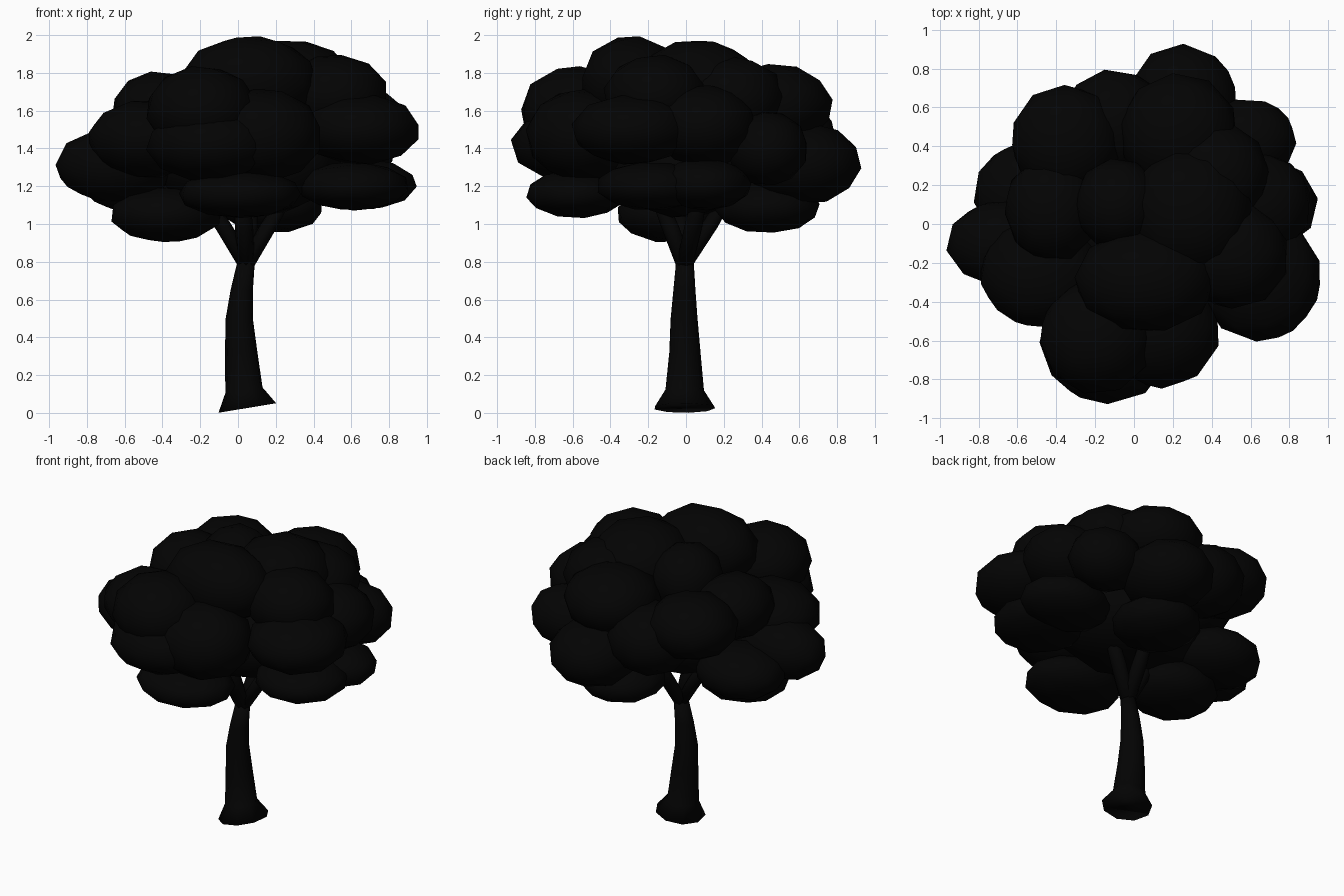
import bpy, bmesh, math, random
from mathutils import Vector, Euler

random.seed(4)

def material(name, c):
    m = bpy.data.materials.new(name)
    m.diffuse_color = (c, c, c, 1)
    return m

bark = material("bark", 0.001)
leaf = material("leaf", 0.001)

def finish(name, bm, mat):
    bmesh.ops.recalc_face_normals(bm, faces=bm.faces)
    for f in bm.faces:
        f.smooth = True
    me = bpy.data.meshes.new(name)
    bm.to_mesh(me)
    bm.free()
    me.materials.append(mat)
    ob = bpy.data.objects.new(name, me)
    bpy.context.collection.objects.link(ob)
    return ob

# Rings: (centre x, y, z, radius x, radius y, z slope along x)
def tube(name, rings, sides=9):
    bm = bmesh.new()
    prev = None
    for cx, cy, cz, rx, ry, slope in rings:
        ring = []
        for i in range(sides):
            a = 2 * math.pi * i / sides + 0.2
            dx, dy = rx * math.cos(a), ry * math.sin(a)
            ring.append(bm.verts.new((cx + dx, cy + dy, cz + slope * dx)))
        if prev:
            for i in range(sides):
                j = (i + 1) % sides
                bm.faces.new((prev[i], prev[j], ring[j], ring[i]))
        else:
            bm.faces.new(ring[::-1])
        prev = ring
    bm.faces.new(prev)
    return finish(name, bm, bark)

# Leaf clump: squashed icosphere
def clump(name, c, r):
    bm = bmesh.new()
    bmesh.ops.create_icosphere(bm, subdivisions=2, radius=1)
    rot = Euler((random.uniform(-.3, .3), random.uniform(-.3, .3), random.uniform(0, 6))).to_matrix()
    for v in bm.verts:
        p = rot @ v.co
        v.co = Vector((c[0] + p.x * r[0], c[1] + p.y * r[1], c[2] + p.z * r[2]))
    return finish(name, bm, leaf)

# Trunk with flared, slanted foot
tube("trunk", [
    (0.05, -0.01, 0.026, 0.155, 0.165, 0.165),
    (0.032, -0.01, 0.12, 0.10, 0.105, 0.15),
    (0.017, -0.008, 0.32, 0.087, 0.085, 0.05),
    (0.007, -0.012, 0.50, 0.073, 0.073, 0),
    (0.02, -0.01, 0.65, 0.06, 0.06, 0),
    (0.043, -0.007, 0.80, 0.047, 0.048, 0)])

# Branches fanning out from the fork
for i, (x, y, z) in enumerate([(-0.19, -0.05, 1.18), (0.27, 0.08, 1.18),
                               (0.02, -0.16, 1.18), (0.07, 0.24, 1.18)]):
    tube(f"branch_{i + 1}", [
        (0.043, -0.007, 0.78, 0.046, 0.046, 0),
        (0.043 + (x - 0.043) * .5, y * .5, 0.78 + (z - 0.78) * .5, 0.05, 0.05, 0),
        (x, y, z, 0.04, 0.04, 0)], 7)

# Crown clumps: centre, radii
CLUMPS = [
    ((-0.65, -0.10, 1.31), (0.32, 0.23, 0.20)),   # left
    ((-0.53, 0.16, 1.22), (0.30, 0.27, 0.17)),
    ((-0.48, -0.25, 1.45), (0.32, 0.29, 0.21)),
    ((-0.42, 0.08, 1.60), (0.25, 0.28, 0.21)),
    ((-0.35, 0.43, 1.58), (0.29, 0.29, 0.21)),
    ((-0.38, -0.09, 1.05), (0.30, 0.28, 0.15)),   # low
    ((0.18, 0.43, 1.09), (0.28, 0.28, 0.14)),
    ((0.01, -0.58, 1.16), (0.33, 0.27, 0.13)),
    ((0.61, -0.18, 1.20), (0.30, 0.30, 0.13)),
    ((0.64, 0.10, 1.21), (0.31, 0.25, 0.14)),     # right
    ((0.65, -0.28, 1.50), (0.32, 0.33, 0.19)),
    ((0.62, 0.10, 1.52), (0.30, 0.28, 0.22)),
    ((0.59, 0.43, 1.40), (0.25, 0.22, 0.20)),
    ((0.51, -0.16, 1.68), (0.29, 0.28, 0.22)),
    ((0.42, 0.25, 1.66), (0.28, 0.28, 0.23)),
    ((0.06, -0.29, 1.75), (0.37, 0.27, 0.25)),    # top
    ((0.29, 0.06, 1.73), (0.33, 0.34, 0.25)),
    ((-0.08, 0.10, 1.71), (0.23, 0.24, 0.23)),
    ((-0.14, -0.60, 1.42), (0.35, 0.33, 0.20)),   # front
    ((-0.19, -0.58, 1.60), (0.30, 0.30, 0.24)),
    ((0.13, -0.55, 1.47), (0.32, 0.30, 0.25)),
    ((0.25, 0.62, 1.32), (0.29, 0.31, 0.22)),     # back
    ((-0.10, 0.52, 1.46), (0.28, 0.28, 0.23)),
    ((0.23, 0.47, 1.63), (0.31, 0.31, 0.22)),
    ((0.05, 0.0, 1.31), (0.50, 0.42, 0.28)),      # core
]
for i, (c, r) in enumerate(CLUMPS):
    clump(f"leaf_clump_{i + 1}", c, r)
